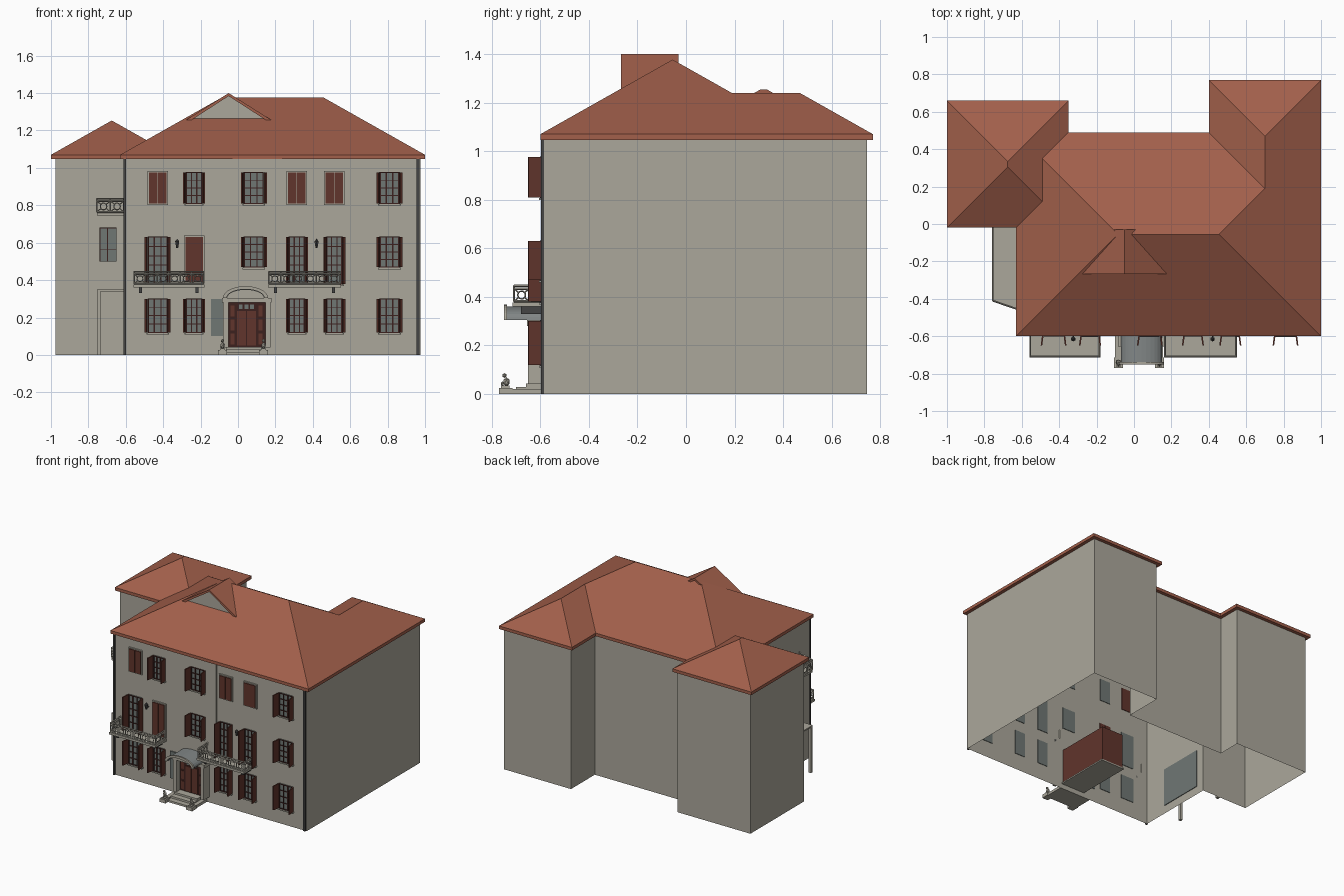
import bpy, bmesh, math
from mathutils import Matrix, Vector

cube = bpy.data.objects.get("Cube")
if cube:
    bpy.data.objects.remove(cube)


def material(name, r, g, b):
    m = bpy.data.materials.new(name)
    m.use_nodes = True
    m.diffuse_color = (r, g, b, 1)
    m.node_tree.nodes["Principled BSDF"].inputs["Base Color"].default_value = (r, g, b, 1)
    return m


STONE = material("warm grey stone", .41, .39, .33)
ROOF = material("terracotta", .36, .115, .07)
WOOD = material("red brown wood", .12, .035, .025)
FRAME = material("dark window frame", .045, .015, .013)
GLASS = material("grey glass", .16, .185, .175)
METAL = material("dark metal", .06, .06, .06)
LEAD = material("lead canopy", .22, .24, .24)


def finish(name, bm, mat):
    bmesh.ops.recalc_face_normals(bm, faces=bm.faces)
    me = bpy.data.meshes.new(name)
    bm.to_mesh(me)
    bm.free()
    me.materials.append(mat)
    ob = bpy.data.objects.new(name, me)
    bpy.context.scene.collection.objects.link(ob)
    return ob


def add_box(bm, x0, x1, y0, y1, z0, z1):
    m = Matrix.Translation(((x0 + x1) / 2, (y0 + y1) / 2, (z0 + z1) / 2))
    bmesh.ops.create_cube(bm, size=1, matrix=m @ Matrix.Diagonal((x1 - x0, y1 - y0, z1 - z0, 1)))


def boxes(name, mat, *dims):
    bm = bmesh.new()
    for d in dims:
        add_box(bm, *d)
    return finish(name, bm, mat)


def extrude(name, mat, pts, direction, cap=True):
    """Outline swept along a direction, with or without end caps."""
    bm = bmesh.new()
    a = [bm.verts.new(p) for p in pts]
    b = [bm.verts.new(Vector(p) + Vector(direction)) for p in pts]
    for i in range(len(a)):
        j = (i + 1) % len(a)
        bm.faces.new((a[i], a[j], b[j], b[i]))
    if cap:
        bm.faces.new(a)
        bm.faces.new(b)
    return finish(name, bm, mat)


def bar(bm, p, q, r):
    """Thin square rod between two points."""
    p, q = Vector(p), Vector(q)
    rot = (q - p).to_track_quat('Z', 'Y').to_matrix().to_4x4()
    bmesh.ops.create_cone(bm, segments=4, radius1=r, radius2=r, depth=(q - p).length,
                          cap_ends=True, matrix=Matrix.Translation((p + q) / 2) @ rot)


# Walls: one hollow shell around the joined footprint
FACE = -.585
plan = [(.975, FACE), (.975, .745), (.425, .745), (.425, .465), (-.375, .465),
        (-.375, .635), (-.975, .635), (-.975, .005), (-.605, .005), (-.605, FACE)]
extrude("walls", STONE, [(x, y, 0) for x, y in plan], (0, 0, 1.06), cap=False)
boxes("centre_bay", STONE, (-.03, .235, FACE - .007, FACE, .3, 1.05))
boxes("downpipes", METAL, (-.612, -.598, -.597, FACE, 0, 1.05), (.955, .97, -.597, FACE, 0, 1.05))


# Hipped roofs with equal pitch
def hip(name, x0, x1, y0, y1, z=1.07, pitch=.564):
    bm = bmesh.new()
    ring = [(x0, y0), (x1, y0), (x1, y1), (x0, y1)]
    low = [bm.verts.new((x, y, z - .023)) for x, y in ring]
    top = [bm.verts.new((x, y, z)) for x, y in ring]
    h = min(x1 - x0, y1 - y0) / 2
    if x1 - x0 > y1 - y0:
        ends = [(x0 + h, y0 + h), (x1 - h, y0 + h)]
        slopes = [(0, 1, 'b', 'a'), (1, 2, 'b'), (2, 3, 'a', 'b'), (3, 0, 'a')]
    else:
        ends = [(x0 + h, y0 + h), (x0 + h, y1 - h)]
        slopes = [(0, 1, 'a'), (1, 2, 'b', 'a'), (2, 3, 'b'), (3, 0, 'a', 'b')]
    ridge = {k: bm.verts.new((x, y, z + h * pitch)) for k, (x, y) in zip('ab', ends)}
    for s in slopes:
        bm.faces.new([top[s[0]], top[s[1]]] + [ridge[k] for k in s[2:]])
        bm.faces.new((low[s[0]], low[s[1]], top[s[1]], top[s[0]]))
    bm.faces.new(low)
    return finish(name, bm, ROOF)


hip("main_roof", -.63, 1, -.6, .49)
hip("right_wing_roof", .4, 1, -.11, .77)
hip("left_wing_roof", -1, -.35, -.02, .66)

# Gabled dormer
cx, w, base, peak = -.05, .23, 1.255, 1.4
extrude("dormer_roof", ROOF, [(cx - w, -.268, base), (cx, -.268, peak), (cx + w, -.268, base),
        (cx + w - .03, -.268, base), (cx, -.268, peak - .016), (cx - w + .03, -.268, base)], (0, .238, 0))
extrude("dormer_gable", STONE, [(cx - .2, -.255, base), (cx, -.255, peak - .014),
        (cx + .2, -.255, base)], (0, .01, 0))


# Windows and shutters
def window(name, x, z0, z1, w=.09):
    a, b, y = x - w / 2, x + w / 2, FACE - .012
    boxes(name + "_glass", GLASS, (a, b, y + .002, FACE + .004, z0, z1))
    bars = [(u - .003, u + .003, y - .004, y + .002, z0, z1) for u in (a + .003, x - w / 6, x + w / 6, b - .003)]
    n = 4 if z1 - z0 < .2 else 5
    bars += [(a, b, y - .004, y + .002, z - .0025, z + .0025)
             for z in (z0 + (z1 - z0) * i / n for i in range(n + 1))]
    boxes(name + "_bars", FRAME, *bars)
    boxes(name + "_sill", STONE, (a - .008, b + .008, y - .008, FACE, z0 - .012, z0 - .003))
    for side, edge in ((-1, a), (1, b)):
        ob = boxes(name + "_shutter", WOOD, (-.004, .004, -.062, 0, z0, z1))
        ob.location = (edge + side * .004, FACE - .004, 0)
        ob.rotation_euler.z = side * .14


def closed(name, x, z0, z1, w=.094):
    a, b = x - w / 2, x + w / 2
    boxes(name + "_surround", STONE, (a - .008, b + .008, FACE - .009, FACE, z0 - .008, z1 + .008))
    boxes(name + "_leaves", WOOD, (a, x - .001, FACE - .016, FACE + .004, z0, z1),
          (x + .001, b, FACE - .016, FACE + .004, z0, z1))


columns = [-.43, -.235, .085, .315, .515, .81]
for i, x in enumerate(columns):
    wide = .105 if i in (0, 2, 5) else .085
    if i != 2:
        window("ground_window", x, .12, .3, wide)
    if i == 1:
        closed("middle_shutters", x, .39, .63)
    else:
        window("middle_window", x, .38 if i in (0, 3, 4) else .47, .63, wide)
    if i in (0, 3, 4):
        closed("upper_shutters", x, .81, .975)
    else:
        window("upper_window", x, .81, .975, wide)
boxes("porch_side_window", GLASS, (-.145, -.08, FACE - .008, FACE + .004, .1, .3))
boxes("left_wing_window", GLASS, (-.74, -.65, -.004, .012, .5, .68))
boxes("left_wing_window_bars", FRAME, (-.74, -.734, -.009, 0, .5, .68), (-.7, -.694, -.009, 0, .5, .68),
      (-.74, -.65, -.009, 0, .675, .68), (-.74, -.65, -.009, 0, .56, .564))
boxes("side_glazing", GLASS, (-.611, -.6, -.4, -.06, .06, .34))


# Ornamental balcony railings
def railing(name, p, q, z0, z1):
    bm = bmesh.new()
    p, q = Vector((*p, 0)), Vector((*q, 0))
    up = Vector((0, 0, 1))
    along = (q - p).normalized()
    n = max(1, round((q - p).length / .062))
    for z in (z0, z1 - .012, z1):
        bar(bm, p + up * z, q + up * z, .005)
    for i in range(n + 1):
        s = p.lerp(q, i / n)
        bar(bm, s + up * z0, s + up * z1, .004)
        if i == n:
            break
        e, top = p.lerp(q, (i + 1) / n), z1 - .012
        mid, r = (s + e) / 2 + up * (z0 + top) / 2, (top - z0) * .32
        ring = [mid + r * (along * math.cos(t) + up * math.sin(t))
                for t in (k * math.tau / 10 for k in range(10))]
        for k in range(10):
            bar(bm, ring[k - 1], ring[k], .003)
        for c in (s + up * z0, s + up * top, e + up * z0, e + up * top):
            bar(bm, c, mid + (c - mid) * .45, .003)
    return finish(name, bm, STONE)


for side, x0, x1 in (("right", -.555, -.185), ("left", .165, .545)):
    boxes(side + "_balcony_slab", STONE, (x0 - .005, x1 + .005, -.715, FACE, .36, .376))
    boxes(side + "_balcony_brackets", METAL, *[(x - .008, x + .008, -.68, FACE, .33, .36)
                                               for x in (x0 + .035, x1 - .035)])
    path = [(x0, FACE), (x0, -.708), (x1, -.708), (x1, FACE)]
    for a, b in zip(path, path[1:]):
        railing(side + "_balcony_rail", a, b, .382, .445)

# Side terrace on posts, with a slanted front
edge = [(-.755, 0), (-.755, -.41), (-.61, -.46)]
extrude("terrace_slab", STONE, [(x, y, .745) for x, y in edge + [(-.61, 0)]], (0, 0, .018))
for a, b in zip(edge, edge[1:]):
    railing("terrace_rail", a, b, .765, .835)
boxes("terrace_porch", STONE, (-.755, -.735, -.41, -.39, 0, .34), (-.755, -.735, -.02, 0, 0, .34),
      (-.755, -.61, -.41, 0, .34, .35))

# Entrance: hall, door, surround
dx = .045
boxes("hall", WOOD, (-.04, .135, FACE, -.17, .045, .3))
boxes("hall_floor", STONE, (-.05, .145, FACE, -.165, .035, .045))
boxes("door_frame", FRAME, (-.055, .15, -.605, FACE, .04, .28))
boxes("door_leaves", WOOD, (-.005, dx - .002, -.612, -.6, .05, .235), (dx + .002, .095, -.612, -.6, .05, .235))
boxes("door_panels", WOOD, *[(x - .011, x + .011, -.61, -.6, z, z + .06)
                             for x in (-.03, .12) for z in (.055, .13, .205)])
boxes("fanlight", GLASS, *[(dx - .04 + i * .03, dx - .02 + i * .03, -.61, -.6, .245, .27) for i in range(3)])
boxes("entrance_surround", STONE, (-.078, -.052, -.65, FACE, .04, .3), (.147, .173, -.65, FACE, .04, .3),
      (-.085, .18, -.655, FACE, .28, .305))


# Barrel canopy
def arc(rx, rz, y, n=14):
    return [(.04 + rx * math.cos(math.pi * i / n), y, .305 + rz * math.sin(math.pi * i / n)) for i in range(n + 1)]


extrude("canopy_vault", LEAD, arc(.11, .055, -.74) + arc(.098, .043, -.74)[::-1], (0, .155, 0))
extrude("canopy_front_arch", STONE, arc(.12, .063, -.75) + arc(.1, .046, -.75)[::-1], (0, .012, 0))
extrude("canopy_tympanum", STONE, arc(.1, .046, -.6), (0, .01, 0))

# Steps, plinths and seated guardian statues
boxes("steps", STONE, *[(-.065, .125, y, FACE, z, z + .014) for y, z in ((-.74, 0), (-.7, .014), (-.66, .028))])
for x in (-.083, .137):
    boxes("plinth", STONE, (x - .024, x + .024, -.77, -.715, 0, .025), (x - .018, x + .018, -.715, FACE, 0, .02))
    bm = bmesh.new()
    add_box(bm, x - .013, x + .013, -.762, -.728, .025, .034)
    for y, z, r, s in ((-.74, .05, .014, 1.4), (-.748, .076, .01, 1), (-.756, .042, .006, 1.6)):
        bmesh.ops.create_icosphere(bm, subdivisions=1, radius=r,
                                   matrix=Matrix.Translation((x, y, z)) @ Matrix.Diagonal((1, 1, s, 1)))
    finish("guardian_statue", bm, STONE)

# Wall lanterns
for x in (-.325, .42):
    bm = bmesh.new()
    bar(bm, (x, FACE, .58), (x, -.615, .58), .004)
    bmesh.ops.create_cone(bm, segments=6, radius1=.006, radius2=.013, depth=.035, cap_ends=True,
                          matrix=Matrix.Translation((x, -.615, .59)))
    bmesh.ops.create_cone(bm, segments=6, radius1=.013, radius2=.002, depth=.012, cap_ends=True,
                          matrix=Matrix.Translation((x, -.615, .613)))
    finish("lantern", bm, METAL)
